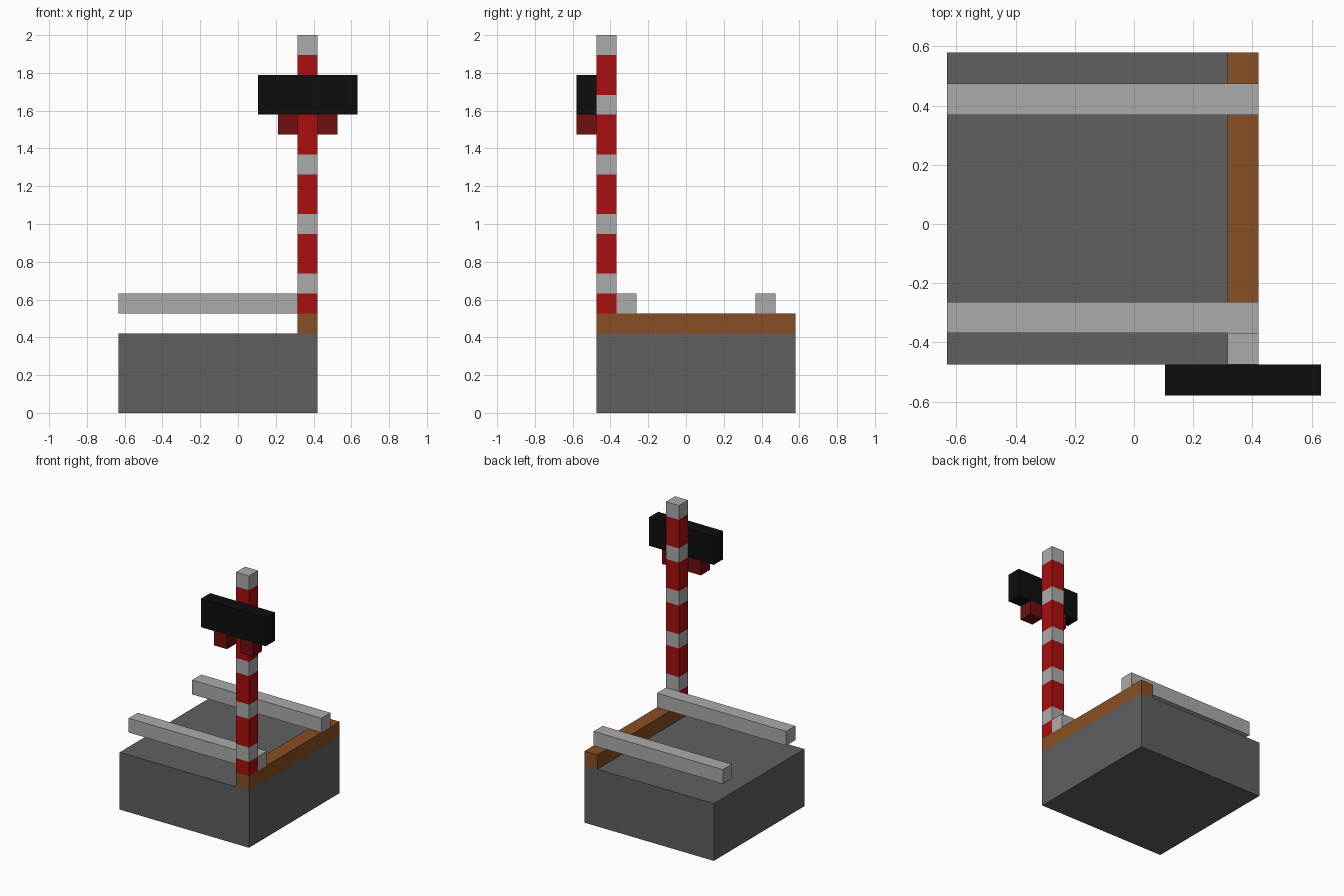
import bpy
import bmesh
from mathutils import Vector

cube = bpy.data.objects.get("Cube")
if cube:
    bpy.data.objects.remove(cube, do_unlink=True)

U = 2 / 19  # one block of the grid the model is built on


def linear(c):
    c /= 255
    return c / 12.92 if c <= 0.04045 else ((c + 0.055) / 1.055) ** 2.4


def material(name, rgb):
    mat = bpy.data.materials.new(name)
    mat.use_nodes = True
    col = (*[linear(c) for c in rgb], 1)
    mat.diffuse_color = col
    mat.node_tree.nodes["Principled BSDF"].inputs["Base Color"].default_value = col
    return mat


stone = material("dark grey stone", (96, 96, 96))
steel = material("light grey", (171, 171, 171))
wood = material("brown wood", (136, 79, 35))
red = material("signal red", (170, 14, 14))
dark_red = material("dark red lamp", (112, 14, 16))
black = material("black", (13, 13, 13))


def box(name, lo, hi, *mats, cuts=(), rule=None):
    """Box between two corners in blocks, optionally cut at heights and coloured by height."""
    lo, hi = Vector(lo), Vector(hi)
    bm = bmesh.new()
    bmesh.ops.create_cube(bm, size=1)
    for v in bm.verts:
        v.co = Vector([(lo[i] + (v.co[i] + 0.5) * (hi[i] - lo[i])) * U for i in range(3)])
    for z in cuts:
        bmesh.ops.bisect_plane(bm, geom=bm.verts[:] + bm.edges[:] + bm.faces[:],
                               plane_co=(0, 0, z * U), plane_no=(0, 0, 1))
    if rule:
        for f in bm.faces:
            f.material_index = rule(f.calc_center_median().z / U)
    mesh = bpy.data.meshes.new(name)
    bm.to_mesh(mesh)
    bm.free()
    for m in mats:
        mesh.materials.append(m)
    obj = bpy.data.objects.new(name, mesh)
    bpy.context.collection.objects.link(obj)
    return obj


# Ground block with a wooden sleeper along its left edge
box("ground_block", (-6, -4.5, 0), (4, 5.5, 4), stone)
box("sleeper", (3, -4.5, 4), (4, 5.5, 5), wood)

# Two rails resting on the sleeper
for name, y in (("front_rail", -3.5), ("back_rail", 3.5)):
    box(name, (-6, y, 5), (4, y + 1, 6), steel)

# Striped post: a light band on every third block of height
bands = [z for start in range(6, 19, 3) for z in (start, start + 1)][:-1]
box("striped_post", (3, -4.5, 5), (4, -3.5, 19), red, steel,
    cuts=bands, rule=lambda z: 1 if int(z - 1e-4) % 3 == 0 else 0)

# Signal board with a lamp hanging on each side of the post
box("signal_board", (1, -5.5, 15), (6, -4.5, 17), black)
for name, x in (("right_lamp", 2), ("left_lamp", 4)):
    box(name, (x, -5.5, 14), (x + 1, -4.5, 15), dark_red)
